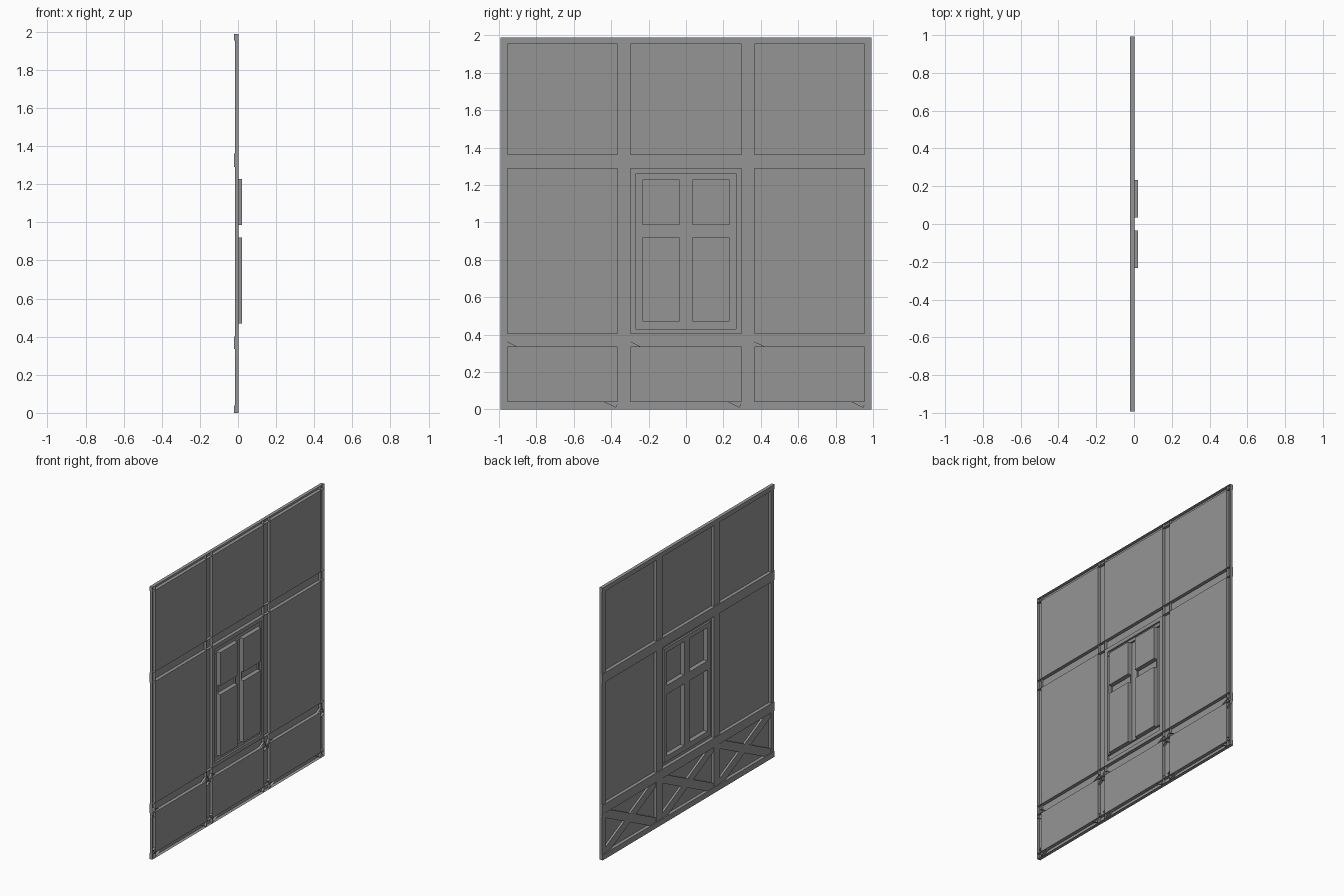
import bpy
import bmesh
from math import atan2, hypot

cube = bpy.data.objects.get("Cube")
if cube:
    bpy.data.objects.remove(cube, do_unlink=True)

grey = bpy.data.materials.new("plain_grey")
grey.use_nodes = True
colour = (0.3, 0.3, 0.3, 1)
grey.diffuse_color = colour
grey.node_tree.nodes["Principled BSDF"].inputs["Base Color"].default_value = colour

BACK = 0.003       # plane of the infill panels
RAIL = -0.022      # face of the horizontal beams
POST = -0.017      # face of the vertical beams
BRACE = -0.013     # face of the diagonal braces
SASH = -0.010      # face of the window frame
GLASS = 0.022      # plane of the window panes


def add(name, bm, location=(0, 0, 0), tilt=0):
    mesh = bpy.data.meshes.new(name)
    bm.to_mesh(mesh)
    bm.free()
    obj = bpy.data.objects.new(name, mesh)
    obj.location = location
    obj.rotation_euler.x = tilt
    mesh.materials.append(grey)
    bpy.context.collection.objects.link(obj)
    return obj


def shell(name, y, z, x, open_side=1, tilt=0):
    """Box with its +x or -x face left off; an open front turns it inside out."""
    bm = bmesh.new()
    bmesh.ops.create_cube(bm, size=1)
    bmesh.ops.scale(bm, vec=(x[1] - x[0], y[1] - y[0], z[1] - z[0]), verts=bm.verts)
    bm.normal_update()
    missing = [f for f in bm.faces if f.normal.x * open_side > 0.9]
    bmesh.ops.delete(bm, geom=missing, context="FACES")
    if open_side < 0:
        bmesh.ops.reverse_faces(bm, faces=bm.faces)
    centre = [(a + b) / 2 for a, b in (x, y, z)]
    return add(name, bm, centre, tilt)


def plate(name, y, z):
    """Single sheet facing -x."""
    bm = bmesh.new()
    corners = [(y[0], z[0]), (y[0], z[1]), (y[1], z[1]), (y[1], z[0])]
    bm.faces.new([bm.verts.new((BACK, a, b)) for a, b in corners])
    return add(name, bm)


columns = [(-0.955, -0.367), (-0.298, 0.298), (0.367, 0.955)]
rows = [(0.04, 0.335), (0.402, 1.29), (1.36, 1.955)]
EDGE, TOP = 0.992, 1.988

# Infill panels, with an opening for the window in the central one
hole_y, hole_z = (-0.267, 0.267), (0.43, 1.262)
for i, col in enumerate(columns):
    for j, row in enumerate(rows):
        if i == 1 and j == 1:
            plate("window_panel_bottom", col, (row[0], hole_z[0]))
            plate("window_panel_top", col, (hole_z[1], row[1]))
            plate("window_panel_right", (col[0], hole_y[0]), hole_z)
            plate("window_panel_left", (hole_y[1], col[1]), hole_z)
        else:
            plate("infill_panel", col, row)

# Timber beams fill the gaps between the panels
posts = [-EDGE] + [v for col in columns for v in col] + [EDGE]
rails = [0] + [v for row in rows for v in row] + [TOP]
for k in range(0, len(posts), 2):
    shell("post", posts[k:k + 2], (0, TOP), (POST, BACK))
for k in range(0, len(rails), 2):
    shell("rail", (-EDGE, EDGE), rails[k:k + 2], (RAIL, BACK))

# Crossed braces in the bottom row
run, rise = 0.618, 0.305
length, width = hypot(run, rise), 0.06
for col in columns:
    mid = (col[0] + col[1]) / 2
    for side in (1, -1):
        y = mid + side * 0.01
        shell("brace", (y - length / 2, y + length / 2),
              (0.188 - width / 2, 0.188 + width / 2),
              (BRACE - side * 0.001, BACK), tilt=side * atan2(rise, run))

# Window frame
pane_y = (0.034, 0.233)
pane_rows = [(0.47, 0.92), (0.985, 1.228)]
depth = (SASH, BACK)
shell("window_sill", hole_y, (hole_z[0], pane_rows[0][0]), depth)
shell("window_head", hole_y, (pane_rows[1][1], hole_z[1]), depth)
inner_z = (pane_rows[0][0], pane_rows[1][1])
shell("window_mullion", (-pane_y[0], pane_y[0]), inner_z, depth)

# Window stiles, crossbars and recessed panes on both halves
for side in (1, -1):
    half = sorted(side * v for v in pane_y)
    shell("window_stile", sorted((side * pane_y[1], side * hole_y[1])), inner_z, depth)
    shell("window_crossbar", half, (pane_rows[0][1], pane_rows[1][0]), depth)
    for row in pane_rows:
        shell("window_pane", half, row, (SASH, GLASS), open_side=-1)
